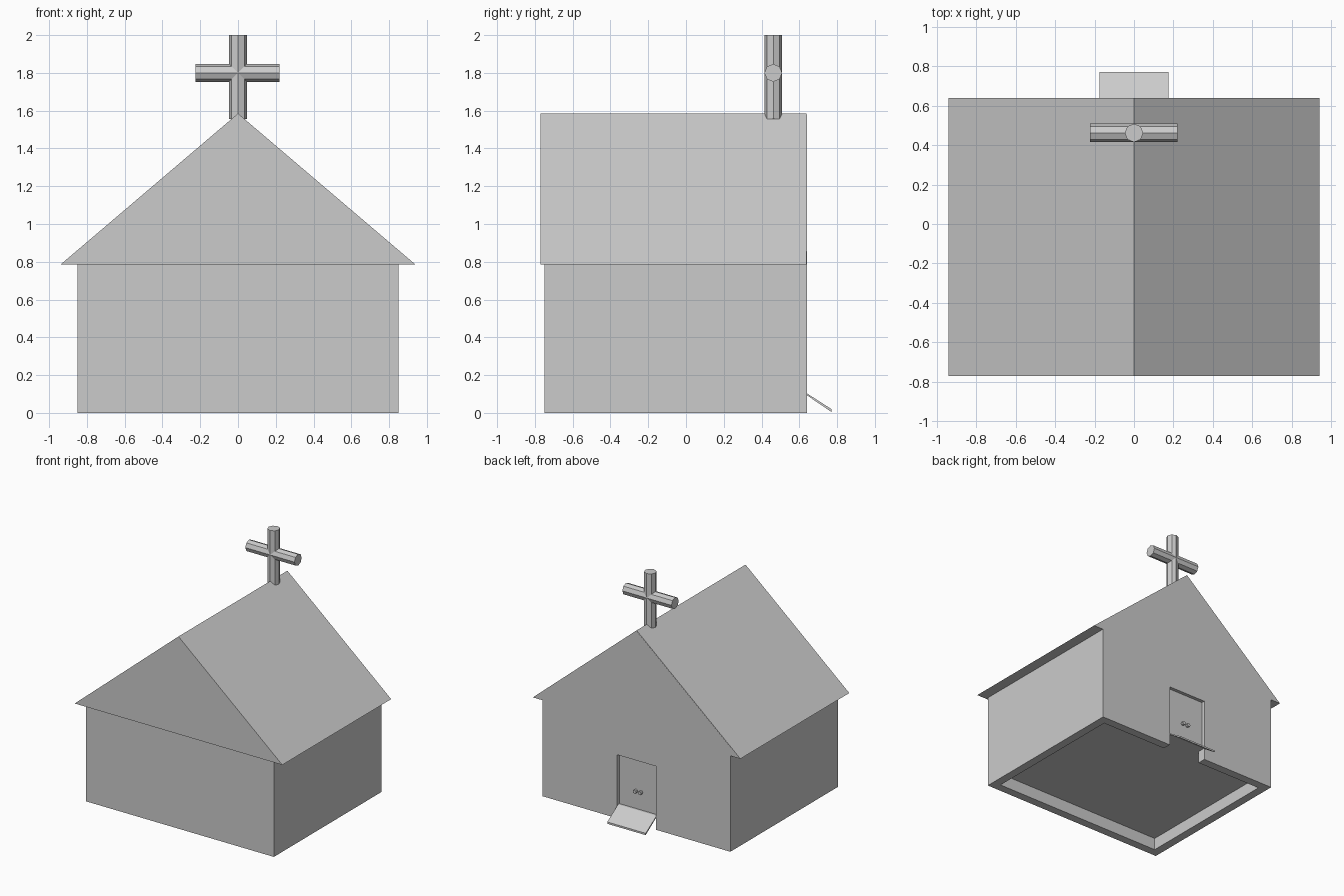
import bpy, bmesh, math
from mathutils import Matrix

if "Cube" in bpy.data.objects:
    bpy.data.objects.remove(bpy.data.objects["Cube"])


def finish(name, bm):
    bmesh.ops.recalc_face_normals(bm, faces=bm.faces)
    mesh = bpy.data.meshes.new(name)
    bm.to_mesh(mesh)
    bm.free()
    ob = bpy.data.objects.new(name, mesh)
    bpy.context.collection.objects.link(ob)
    return ob


def box(name, x, y, z):
    bm = bmesh.new()
    bmesh.ops.create_cube(bm, size=1)
    for v in bm.verts:
        v.co = [a[0] if c < 0 else a[1] for a, c in zip((x, y, z), v.co)]
    return finish(name, bm)


def prism(name, profile, to_start, to_end):
    """Join two placements of a profile into a closed solid."""
    bm = bmesh.new()
    a = [bm.verts.new(to_start(*p)) for p in profile]
    b = [bm.verts.new(to_end(*p)) for p in profile]
    bm.faces.new(a)
    bm.faces.new(b[::-1])
    n = len(profile)
    for i in range(n):
        bm.faces.new((a[i], a[(i + 1) % n], b[(i + 1) % n], b[i]))
    return finish(name, bm)


def along_y(name, profile, y0, y1):
    return prism(name, profile, lambda x, z: (x, y0, z), lambda x, z: (x, y1, z))


def rod(name, radius, length, location, rotation, sides=8):
    bm = bmesh.new()
    bmesh.ops.create_cone(bm, cap_ends=True, segments=sides, radius1=radius,
                          radius2=radius, depth=length,
                          matrix=Matrix.Translation(location) @ rotation)
    return finish(name, bm)


def cut(target, cutter):
    mod = target.modifiers.new("cut", 'BOOLEAN')
    mod.operation = 'DIFFERENCE'
    mod.solver = 'EXACT'
    mod.object = cutter
    cutter.hide_render = True
    cutter.hide_set(True)


# Walls with gable ends, hollow inside, with a doorway in the back
walls = along_y("walls", [(-0.85, 0), (0.85, 0), (0.85, 0.858), (0, 1.581), (-0.85, 0.858)],
                -0.75, 0.64)
cut(walls, box("room_cutter", (-0.78, 0.78), (-0.68, 0.57), (-0.1, 0.75)))
cut(walls, box("doorway_cutter", (-0.175, 0.175), (0.5, 0.7), (-0.1, 0.52)))

# Roof
along_y("roof", [(-0.94, 0.785), (0.94, 0.785), (0, 1.585)], -0.77, 0.639)

# Raised floor, door threshold and entrance ramp
box("floor", (-0.785, 0.785), (-0.685, 0.575), (0.1, 0.12))
ramp = [(0.57, 0.1), (0.63, 0.1), (0.77, 0.005), (0.77, 0.02), (0.63, 0.11), (0.57, 0.11)]
prism("ramp", ramp, lambda y, z: (-0.174, y, z), lambda y, z: (0.174, y, z))

# Door with a pair of knobs
box("door", (-0.175, 0.175), (0.575, 0.612), (0.1, 0.52))
for side, label in ((-1, "left"), (1, "right")):
    rod("knob_" + label, 0.015, 0.04, (side * 0.023, 0.615, 0.255),
        Matrix.Rotation(math.pi / 2, 4, 'X'))

# Cross on the ridge
rod("cross_upright", 0.047, 0.445, (0, 0.462, 1.7775), Matrix.Identity(4))
rod("cross_bar", 0.047, 0.445, (-0.002, 0.462, 1.80), Matrix.Rotation(math.pi / 2, 4, 'Y'))
